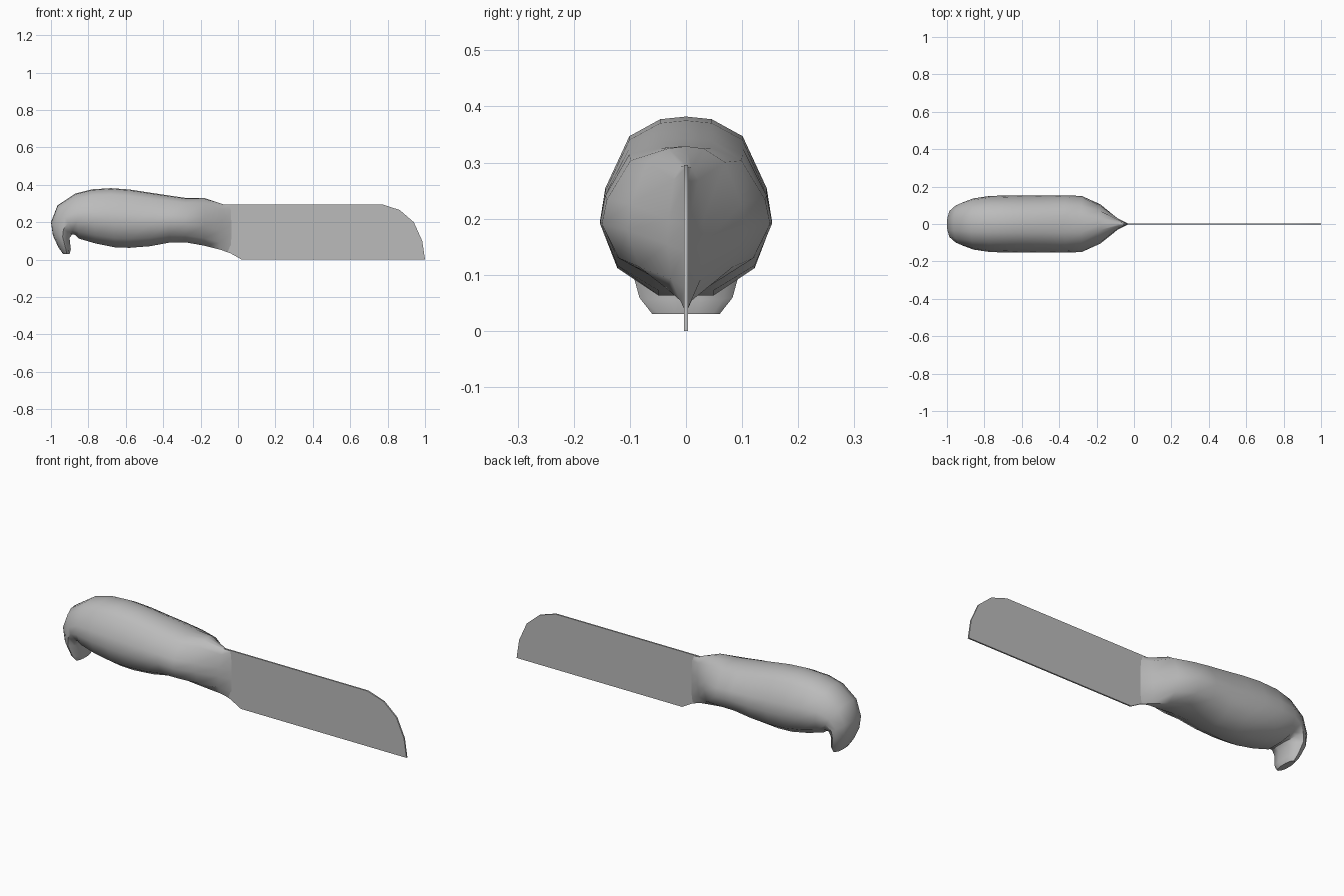
import bpy, bmesh, math

cube = bpy.data.objects.get("Cube")
if cube:
    bpy.data.objects.remove(cube, do_unlink=True)

grey = bpy.data.materials.new("plain grey")
grey.use_nodes = True
COLOUR = (0.5, 0.5, 0.5, 1)
grey.diffuse_color = COLOUR
grey.node_tree.nodes["Principled BSDF"].inputs["Base Color"].default_value = COLOUR


def finish(name, bm, angle):
    """Turn a bmesh into a named, shaded object."""
    bmesh.ops.recalc_face_normals(bm, faces=bm.faces)
    mesh = bpy.data.meshes.new(name)
    bm.to_mesh(mesh)
    bm.free()
    mesh.materials.append(grey)
    obj = bpy.data.objects.new(name, mesh)
    bpy.context.collection.objects.link(obj)
    bpy.ops.object.select_all(action="DESELECT")
    obj.select_set(True)
    bpy.context.view_layer.objects.active = obj
    bpy.ops.object.shade_smooth_by_angle(angle=math.radians(angle))
    return obj


# Half cross-section of the handle: side and height, mirrored to a full ring
half = [(0, 1), (.3, .97), (.66, .78), (.94, .2), (1, -.16),
        (.8, -.67), (.32, -.98)]
section = half + [(-y, t) for y, t in reversed(half[1:])]

# Each ring: outer point (x, z), inner point (x, z), half width.
# The first rings fan round the butt to form the hook.
rings = [
    ((-.935, .03), (-.9, .03), .06),
    ((-.96, .065), (-.893, .055), .083),
    ((-.99, .13), (-.9, .115), .1),
    ((-1, .2), (-.885, .135), .105),
    ((-.965, .29), (-.868, .13), .118),
    ((-.87, .353), (-.85, .11), .137),
    ((-.78, .376), (-.76, .083), .15),
    ((-.68, .382), (-.66, .063), .153),
    ((-.58, .375), (-.58, .06), .153),
    ((-.47, .358), (-.47, .069), .153),
    ((-.37, .343), (-.37, .088), .153),
    ((-.28, .33), (-.28, .09), .15),
    ((-.18, .329), (-.18, .072), .105),
    ((-.08, .296), (-.1, .052), .033),
    ((-.035, .294), (-.035, .033), .004),
]

# Handle: loft through the rings
bm = bmesh.new()
loops = []
for (xo, zo), (xi, zi), width in rings:
    loop = []
    for y, t in section:
        k = (t + 1) / 2
        loop.append(bm.verts.new((xi + (xo - xi) * k, y * width, zi + (zo - zi) * k)))
    loops.append(loop)
n = len(section)
for a, b in zip(loops, loops[1:]):
    for i in range(n):
        j = (i + 1) % n
        bm.faces.new((a[i], a[j], b[j], b[i]))
bm.faces.new(loops[0])
bm.faces.new(loops[-1])
finish("handle", bm, 40)

# Blade: thin extruded outline with a rounded tip
outline = [(-.1, .055), (-.04, .034), (.02, 0), (1, 0), (.985, .1), (.94, .2),
           (.865, .265), (.77, .296), (-.1, .296)]
bm = bmesh.new()
face = bm.faces.new([bm.verts.new((x, -.004, z)) for x, z in outline])
side = bmesh.ops.extrude_face_region(bm, geom=[face])
bmesh.ops.translate(bm, vec=(0, .008, 0),
                    verts=[v for v in side["geom"] if isinstance(v, bmesh.types.BMVert)])
finish("blade", bm, 30)
